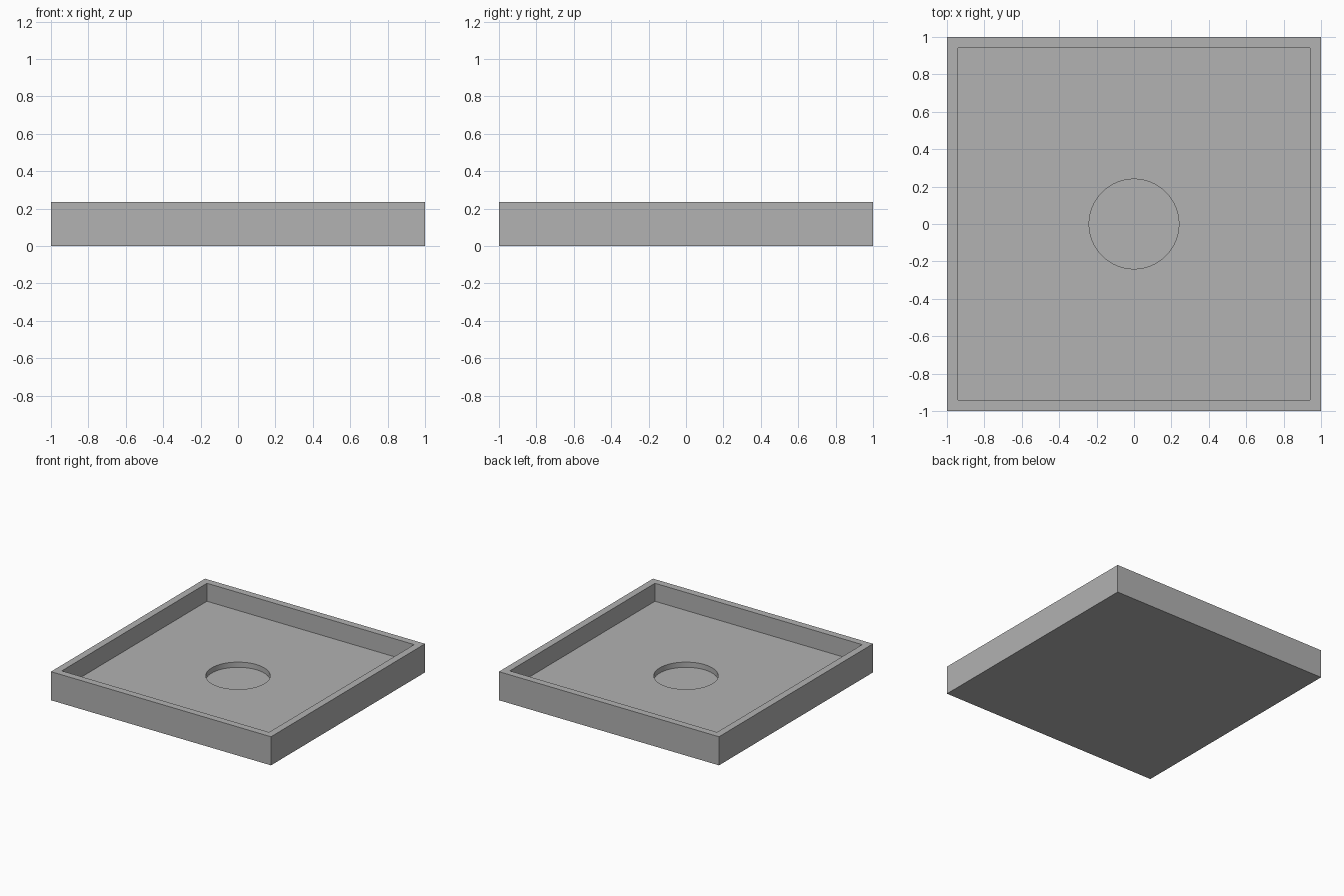
import bpy, bmesh, math

cube = bpy.data.objects.get("Cube")
if cube:
    bpy.data.objects.remove(cube, do_unlink=True)

HEIGHT, FLOOR, RECESS = 0.235, 0.087, 0.044   # rim top, tray floor, recess floor
INNER, RADIUS, SIDES = 0.942, 0.24, 64

grey = bpy.data.materials.new("plain grey")
grey.use_nodes = True
colour = (0.445, 0.445, 0.445, 1)
grey.diffuse_color = colour
grey.node_tree.nodes["Principled BSDF"].inputs["Base Color"].default_value = colour

bm = bmesh.new()


def loop(half, z, sides=4):
    """Closed ring of edges: a square of given half width, or a circle."""
    r = half * math.sqrt(2) if sides == 4 else half
    turn = math.pi / 4 if sides == 4 else 0
    verts = [bm.verts.new((r * math.cos(turn + math.tau * i / sides),
                           r * math.sin(turn + math.tau * i / sides), z))
             for i in range(sides)]
    return verts


def wall(a, b):
    """Quads joining two rings with the same number of points."""
    for i in range(len(a)):
        j = (i + 1) % len(a)
        bm.faces.new((a[i], a[j], b[j], b[i]))


# Outer box, rim and inner walls
base = loop(1, 0)
rim_outer = loop(1, HEIGHT)
rim_inner = loop(INNER, HEIGHT)
floor_edge = loop(INNER, FLOOR)
bm.faces.new(base[::-1])
wall(base, rim_outer)
wall(rim_outer, rim_inner)
wall(rim_inner, floor_edge)

# Round recess in the floor
recess_top = loop(RADIUS, FLOOR, SIDES)
recess_base = loop(RADIUS, RECESS, SIDES)
wall(recess_top, recess_base)
bm.faces.new(recess_base)

# Tray floor between the walls and the recess
open_edges = [e for e in bm.edges if e.is_boundary]
bmesh.ops.triangle_fill(bm, use_beauty=True, edges=open_edges, normal=(0, 0, 1))
bmesh.ops.recalc_face_normals(bm, faces=bm.faces)

mesh = bpy.data.meshes.new("tray")
bm.to_mesh(mesh)
bm.free()
mesh.materials.append(grey)
tray = bpy.data.objects.new("tray", mesh)
bpy.context.collection.objects.link(tray)

bpy.ops.object.select_all(action="DESELECT")
tray.select_set(True)
bpy.context.view_layer.objects.active = tray
bpy.ops.object.shade_smooth_by_angle(angle=math.radians(30))
